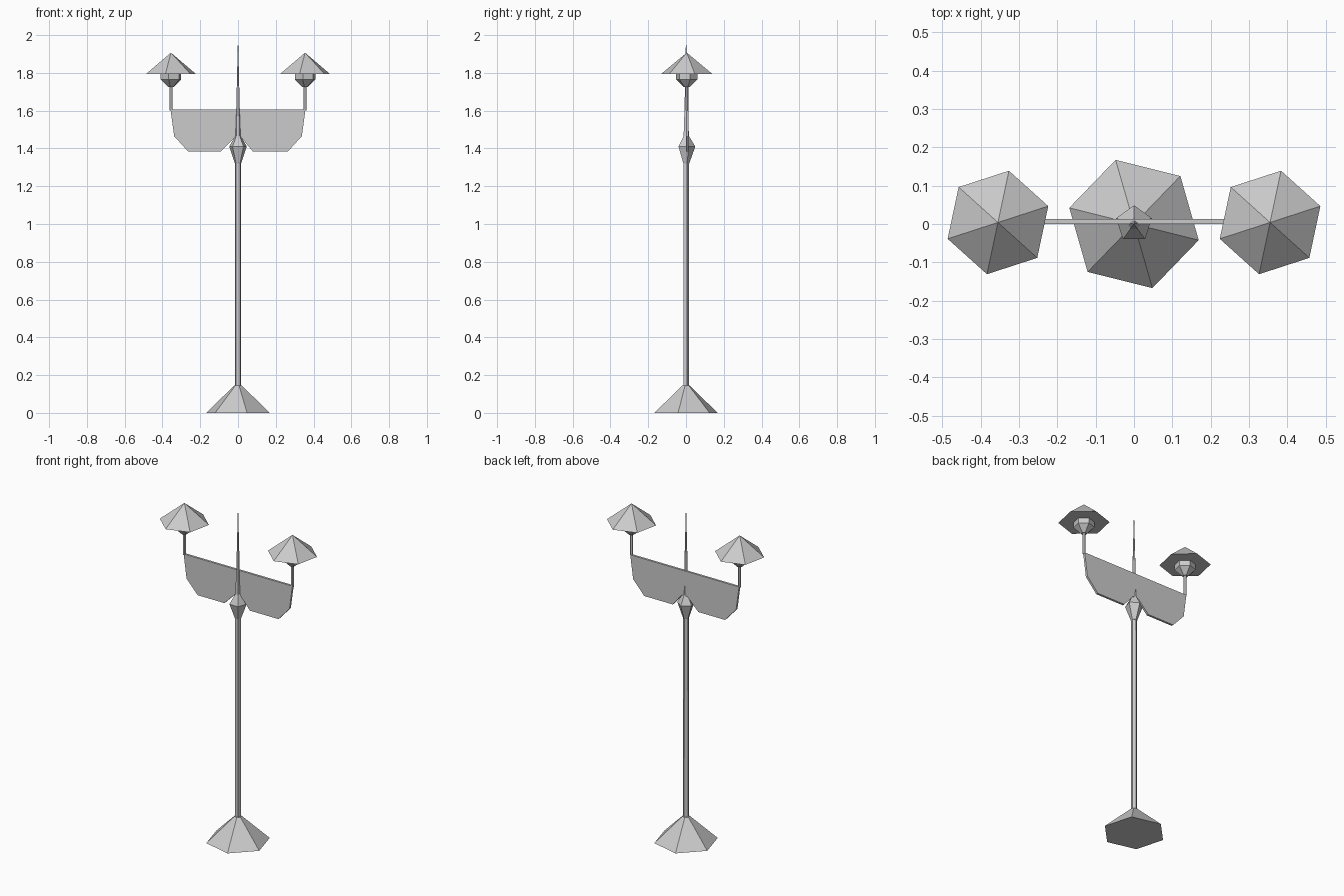
import bpy, bmesh
from math import cos, sin, radians, tau

cube = bpy.data.objects.get("Cube")
if cube:
    bpy.data.objects.remove(cube)

metal = bpy.data.materials.new("light grey metal")
metal.use_nodes = True
grey = (0.6, 0.6, 0.6, 1)
metal.diffuse_color = grey
metal.node_tree.nodes["Principled BSDF"].inputs["Base Color"].default_value = grey


def finish(name, bm):
    bmesh.ops.remove_doubles(bm, verts=bm.verts, dist=1e-5)
    bmesh.ops.recalc_face_normals(bm, faces=bm.faces)
    mesh = bpy.data.meshes.new(name)
    bm.to_mesh(mesh)
    bm.free()
    mesh.materials.append(metal)
    obj = bpy.data.objects.new(name, mesh)
    bpy.context.collection.objects.link(obj)
    return obj


def turned(name, profile, sides, start, x=0, y=0):
    """Faceted solid from (radius, height) pairs; radius 0 makes a point."""
    bm = bmesh.new()
    rings = []
    for r, z in profile:
        angles = [radians(start) + tau * i / sides for i in range(sides)]
        if r == 0:
            rings.append([bm.verts.new((x, y, z))] * sides)
        else:
            rings.append([bm.verts.new((x + r * cos(a), y + r * sin(a), z)) for a in angles])
    for low, high in zip(rings, rings[1:]):
        for i in range(sides):
            j = (i + 1) % sides
            corners = dict.fromkeys([low[i], low[j], high[j], high[i]])
            bm.faces.new(list(corners))
    for ring, (r, z) in ((rings[0], profile[0]), (rings[-1], profile[-1])):
        if r > 0:
            bm.faces.new(ring)
    return finish(name, bm)


def plate(name, outline, y0, y1):
    """Flat panel with an outline in x and z."""
    bm = bmesh.new()
    face = bm.faces.new([bm.verts.new((x, y0, z)) for x, z in outline])
    out = bmesh.ops.extrude_face_region(bm, geom=[face])["geom"]
    moved = [v for v in out if isinstance(v, bmesh.types.BMVert)]
    bmesh.ops.translate(bm, verts=moved, vec=(0, y1 - y0, 0))
    return finish(name, bm)


# Foot, post, collar and spire
turned("base", [(0.174, 0), (0.02, 0.145)], 6, 46)
turned("post", [(0.017, 0.14), (0.016, 1.34)], 5, 90)
turned("collar", [(0.017, 1.32), (0.049, 1.41), (0.016, 1.465)], 5, 90)
turned("spire", [(0.016, 1.46), (0.01, 1.6), (0.005, 1.8), (0, 2.0)], 5, 90)

# Side panels and lamps
for side, s, inner in (("left", 1, 0.078), ("right", -1, 0.09)):
    outline = [(0, 1.605), (0.357, 1.605), (0.338, 1.465), (0.265, 1.385),
               (inner, 1.385), (0.018, 1.457), (0, 1.457)]
    plate(side + "_panel", [(s * x, z) for x, z in outline], 0, 0.013)
    x, y = s * 0.355, 0.004
    turned(side + "_lamp_stem", [(0.008, 1.6), (0.008, 1.735)], 5, 90, x, y)
    turned(side + "_lantern", [(0.016, 1.725), (0.057, 1.764), (0.057, 1.797)], 6, 18, x, y)
    turned(side + "_shade", [(0.138, 1.795), (0, 1.907)], 6, 18, x, y)
